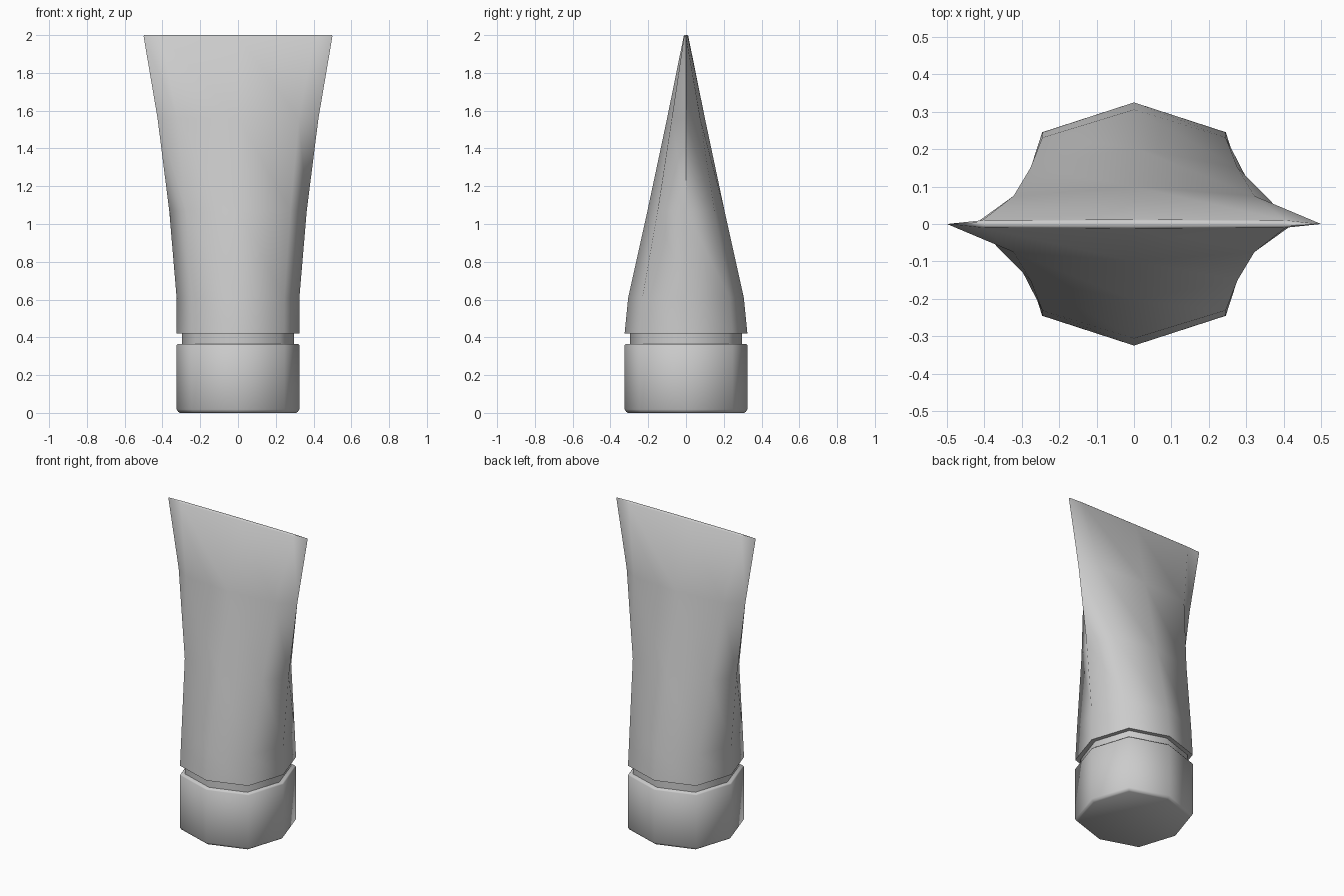
import bpy, bmesh, math

if "Cube" in bpy.data.objects:
    bpy.data.objects.remove(bpy.data.objects["Cube"])


def loft(name, rings):
    """Eight-sided loft; each ring is (z, x at side, diagonal x, diagonal y, y at front)."""
    bm = bmesh.new()
    loops = []
    for z, sx, dx, dy, fy in rings:
        pts = [(sx, 0), (dx, dy), (0, fy), (-dx, dy),
               (-sx, 0), (-dx, -dy), (0, -fy), (dx, -dy)]
        loops.append([bm.verts.new((x, y, z)) for x, y in pts])
    for a, b in zip(loops, loops[1:]):
        for k in range(8):
            n = (k + 1) % 8
            # one diagonal direction all the way round, as on the twisted facets
            bm.faces.new((a[k], a[n], b[k]))
            bm.faces.new((a[n], b[n], b[k]))
    bm.faces.new(loops[0][::-1])
    bm.faces.new(loops[-1])
    bmesh.ops.recalc_face_normals(bm, faces=bm.faces)
    mesh = bpy.data.meshes.new(name)
    bm.to_mesh(mesh)
    bm.free()
    obj = bpy.data.objects.new(name, mesh)
    bpy.context.collection.objects.link(obj)
    bpy.ops.object.select_all(action='DESELECT')
    obj.select_set(True)
    bpy.context.view_layer.objects.active = obj
    bpy.ops.object.shade_smooth_by_angle(angle=math.radians(60))
    return obj


def octagon(z, r):
    d = r * 0.755
    return (z, r, d, d, r)


# screw cap with softened rims
loft("cap", [octagon(0, 0.308), octagon(0.006, 0.317), octagon(0.018, 0.325),
             octagon(0.358, 0.325), octagon(0.365, 0.319)])

# recessed neck
loft("neck", [octagon(0.36, 0.297), octagon(0.425, 0.297)])

# squeezable body flattening into the crimped end
loft("tube_body", [
    (0.42, 0.325, 0.245, 0.245, 0.325),
    (0.61, 0.325, 0.245, 0.231, 0.306),
    (1.07, 0.364, 0.277, 0.150, 0.204),
    (1.56, 0.426, 0.322, 0.075, 0.100),
    (1.995, 0.500, 0.405, 0.010, 0.012),
    (2.00, 0.496, 0.400, 0.005, 0.007),
])
